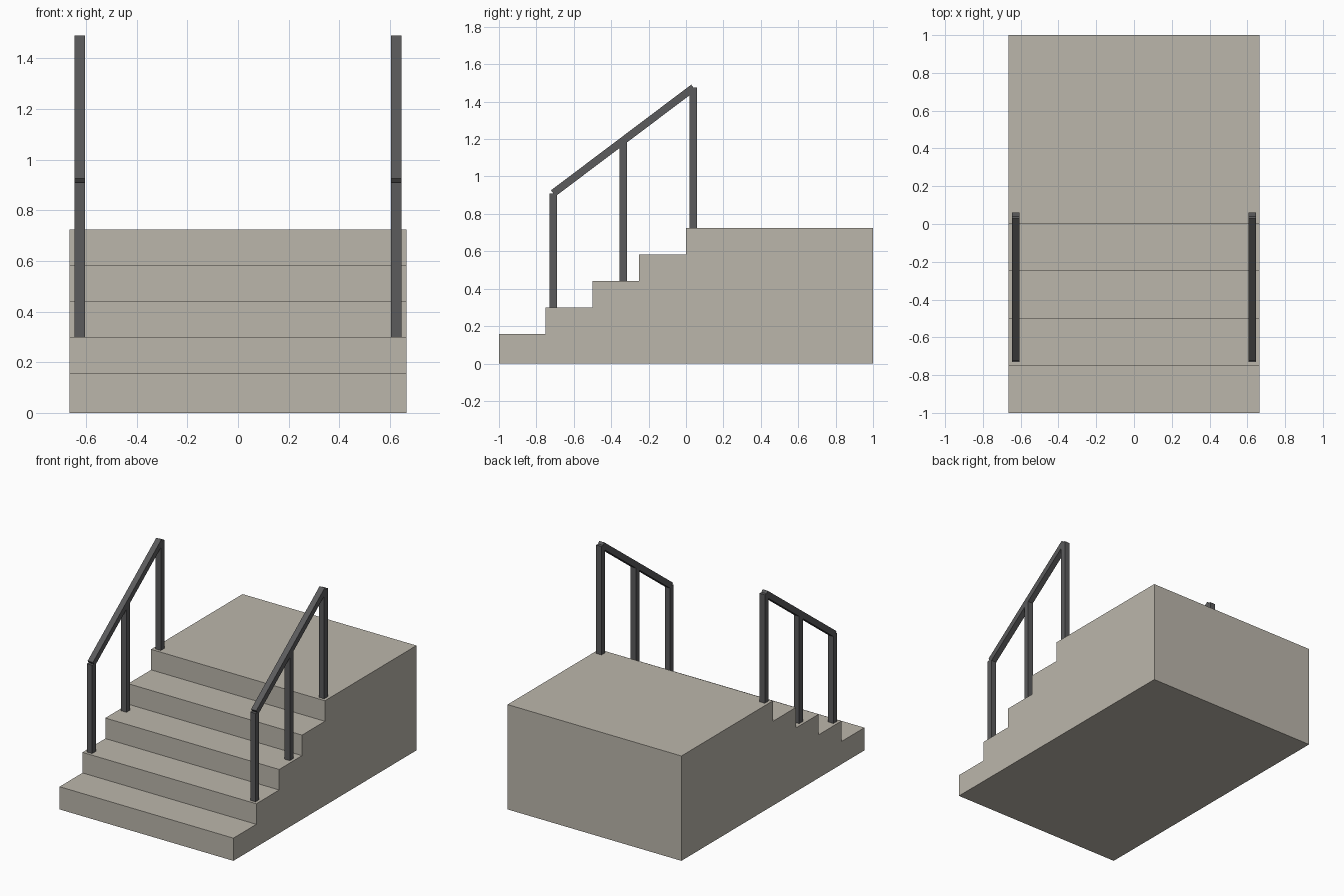
import bpy
import bmesh
from mathutils import Matrix, Vector

if "Cube" in bpy.data.objects:
    bpy.data.objects.remove(bpy.data.objects["Cube"], do_unlink=True)


def material(name, rgb):
    mat = bpy.data.materials.new(name)
    mat.use_nodes = True
    color = (*rgb, 1)
    mat.diffuse_color = color
    mat.node_tree.nodes["Principled BSDF"].inputs["Base Color"].default_value = color
    return mat


concrete = material("warm_grey_concrete", (0.50, 0.47, 0.41))
metal = material("dark_grey_metal", (0.105, 0.105, 0.108))


def finish(name, bm, mat):
    bmesh.ops.recalc_face_normals(bm, faces=bm.faces)
    mesh = bpy.data.meshes.new(name)
    bm.to_mesh(mesh)
    bm.free()
    mesh.materials.append(mat)
    obj = bpy.data.objects.new(name, mesh)
    bpy.context.collection.objects.link(obj)
    return obj


def bar(name, start, end, size):
    """Square bar between two points in the y-z plane."""
    start, end = Vector(start), Vector(end)
    axis = end - start
    bm = bmesh.new()
    bmesh.ops.create_cube(bm, size=1)
    side = Vector((1, 0, 0))
    up = axis.normalized()
    turn = Matrix((side, up.cross(side), up)).transposed().to_4x4()
    place = Matrix.Translation((start + end) / 2) @ turn
    bmesh.ops.transform(bm, verts=bm.verts,
                        matrix=place @ Matrix.Diagonal((size, size, axis.length, 1)))
    return finish(name, bm, metal)


# Steps and landing: one stepped side profile, extruded across the width
half_width = 0.665
first, rise, run, steps = 0.157, 0.142, 0.25, 5
heights = [first + rise * i for i in range(steps)]
profile = [(-1, 0)]
for i, z in enumerate(heights):
    front = -1 + run * i
    back = 1 if i == steps - 1 else front + run
    profile += [(front, z), (back, z)]
profile.append((1, 0))

bm = bmesh.new()
face = bm.faces.new([bm.verts.new((-half_width, y, z)) for y, z in profile])
grown = bmesh.ops.extrude_face_region(bm, geom=[face])
bmesh.ops.translate(bm, vec=(2 * half_width, 0, 0),
                    verts=[v for v in grown["geom"] if isinstance(v, bmesh.types.BMVert)])
finish("steps_and_landing", bm, concrete)

# Handrails: three posts and a sloping rail on each side
thick = 0.04
low, high = Vector((-0.71, 0.91)), Vector((0.04, 1.475))
for side, x in (("left", 0.625), ("right", -0.625)):
    for label, t, step in (("front", 0, 1), ("middle", 0.5, 2), ("back", 1, 4)):
        y, top = low.lerp(high, t)
        bar(f"{side}_{label}_post", (x, y, heights[step]), (x, y, top), thick)
    bar(f"{side}_handrail", (x, *low), (x, *high), thick)
